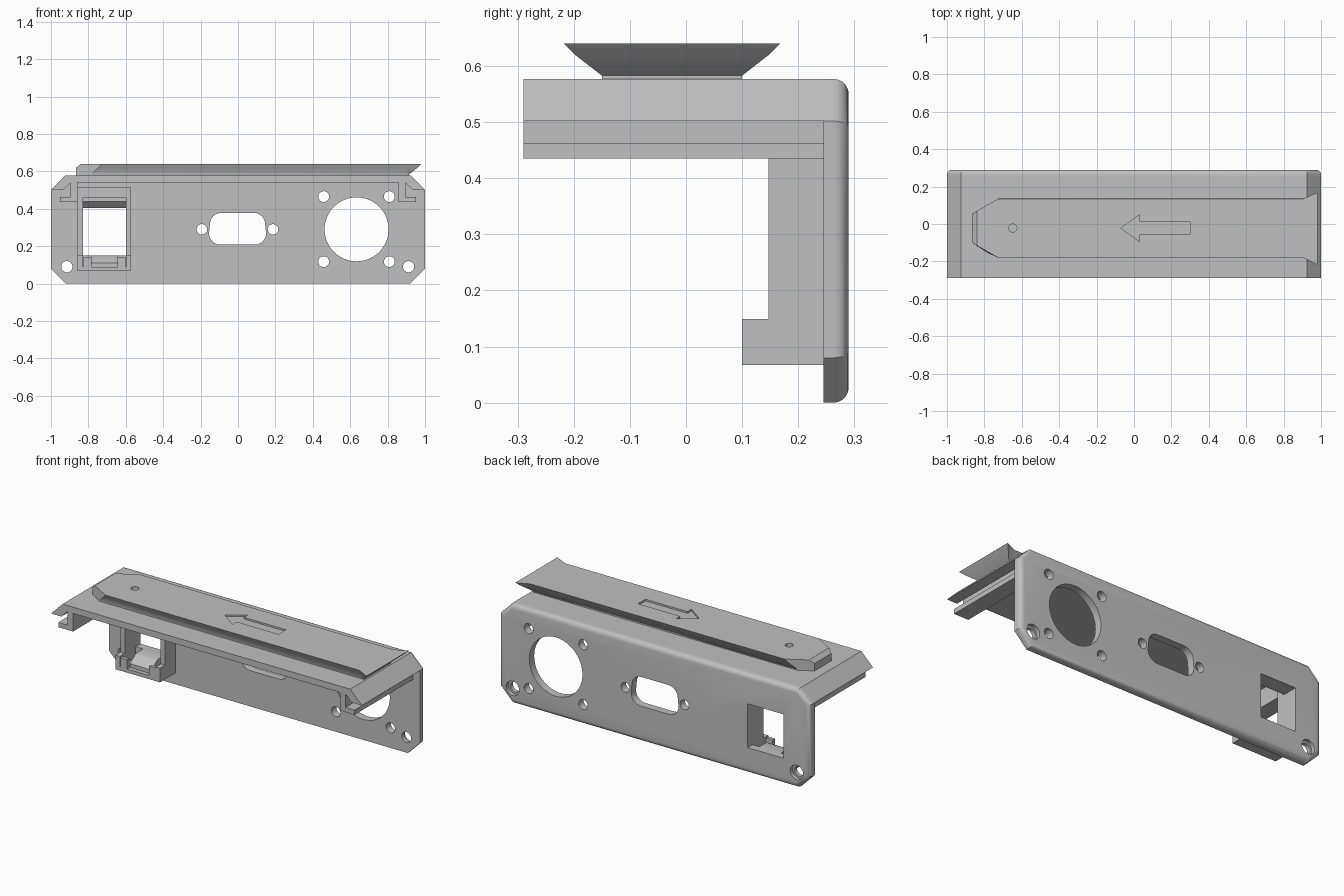
import bpy, bmesh, math

if "Cube" in bpy.data.objects:
    bpy.data.objects.remove(bpy.data.objects["Cube"])

grey = bpy.data.materials.new("plain_grey")
grey.diffuse_color = (0.53, 0.53, 0.53, 1)
grey.use_nodes = True
grey.node_tree.nodes["Principled BSDF"].inputs["Base Color"].default_value = grey.diffuse_color


def finish(name, bm):
    bmesh.ops.recalc_face_normals(bm, faces=bm.faces)
    me = bpy.data.meshes.new(name)
    bm.to_mesh(me)
    bm.free()
    me.materials.append(grey)
    ob = bpy.data.objects.new(name, me)
    bpy.context.collection.objects.link(ob)
    return ob


def loft(name, rings):
    """Closed solid through rings of equal point count."""
    bm = bmesh.new()
    rows = [[bm.verts.new(p) for p in r] for r in rings]
    n = len(rows[0])
    for a, b in zip(rows, rows[1:]):
        for i in range(n):
            bm.faces.new((a[i], a[(i + 1) % n], b[(i + 1) % n], b[i]))
    bm.faces.new(rows[0][::-1])
    bm.faces.new(rows[-1])
    return finish(name, bm)


def prism(name, pts, axis, lo, hi):
    """Extrude a 2D outline along x (y,z), y (x,z) or z (x,y)."""
    put = {"x": lambda p, t: (t, p[0], p[1]),
           "y": lambda p, t: (p[0], t, p[1]),
           "z": lambda p, t: (p[0], p[1], t)}[axis]
    return loft(name, [[put(p, t) for p in pts] for t in (lo, hi)])


def circle(x, z, r, n=32):
    return [(x + r * math.cos(2 * math.pi * i / n),
             z + r * math.sin(2 * math.pi * i / n)) for i in range(n)]


def rect(x0, x1, z0, z1):
    return [(x0, z0), (x1, z0), (x1, z1), (x0, z1)]


def cut(target, pts, axis, lo, hi):
    cutter = prism("cutter", pts, axis, lo, hi)
    cutter.hide_render = True
    mod = target.modifiers.new("cut", "BOOLEAN")
    mod.operation = "DIFFERENCE"
    mod.solver = "EXACT"
    mod.object = cutter
    bpy.context.view_layer.objects.active = target
    bpy.ops.object.modifier_apply(modifier=mod.name)
    bpy.data.objects.remove(cutter)


# Back plate with clipped corners and a rounded rear rim
outline = [(-.92, 0), (.92, 0), (1, .08), (1, .502), (.925, .577),
           (-.925, .577), (-1, .502), (-1, .08)]
plate = prism("back_plate", outline, "y", .245, .29)
bm = bmesh.new()
bm.from_mesh(plate.data)
rim = [e for e in bm.edges if all(v.co.y > .28 for v in e.verts)]
bmesh.ops.bevel(bm, geom=rim, offset=.027, segments=5, profile=.5, affect="EDGES")
bm.to_mesh(plate.data)
bm.free()

# Plate openings: round socket, its screws, D-shaped socket, its screws, window
holes = [circle(.634, .29, .171, 64), circle(-.193, .29, .028), circle(.187, .29, .028)]
holes += [circle(x, z, .029) for x in (.458, .809) for z in (.117, .465)]
dee = []
for k, (x, z) in enumerate([(.085, .318), (-.09, .318), (-.095, .268), (.09, .268)]):
    for i in range(7):
        a = math.radians(90 * k + 15 * i)
        dee.append((x + .06 * math.cos(a), z + .06 * math.sin(a)))
holes += [dee, rect(-.83, -.60, .15, .405)]
for h in holes:
    cut(plate, h, "y", .2, .35)
# Mounting holes, counterbored from behind
for x in (-.915, .912):
    cut(plate, circle(x, .09, .03), "y", .2, .35)
    cut(plate, circle(x, .09, .042), "y", .268, .35)

# Top shelf with sloped edges and hooked rails underneath
half = [(.925, .577), (1, .502), (.933, .502), (.895, .54), (.895, .463),
        (.953, .463), (.953, .435), (.858, .435), (.858, .54)]
prism("top_shelf", half + [(-x, z) for x, z in reversed(half)], "y", -.29, .245)

# Dovetail slide on top: clipped nose, flared tail
low = [(-.865, .055), (-.787, .10), (.90, .10), (.915, .10),
       (.915, -.15), (.90, -.15), (-.787, -.15), (-.865, -.10)]
high = [(-.865, .055), (-.727, .135), (.905, .135), (.98, .168),
        (.98, -.218), (.905, -.18), (-.727, -.18), (-.865, -.10)]
mid = [tuple(p + (q - p) * .7 for p, q in zip(a, b)) for a, b in zip(low, high)]
top = [(-.84, .07)] + high[1:-1] + [(-.84, -.115)]
slide = loft("dovetail_slide", [[(x, y, z) for x, y in ring] for ring, z in
                                ((low, .577), (low, .583), (mid, .62), (top, .64))])
cut(slide, circle(-.648, -.022, .022), "z", .61, .7)
# Engraved direction arrow
arrow = [(-.07, -.022), (.03, .05), (.03, .012), (.30, .012),
         (.30, -.056), (.03, -.056), (.03, -.094)]
cut(slide, arrow, "z", .63, .7)

# Clip-in socket frame behind the window
side = [(.245, .067), (.245, .513), (.147, .513), (.147, .149), (.10, .149), (.10, .067)]
for name, x in (("left", -.858), ("right", -.60)):
    prism("frame_" + name + "_wall", side, "x", x, x + .028)
prism("frame_top_catch", [(.147, .513), (.245, .513), (.245, .405), (.20, .405),
                          (.165, .44), (.165, .46), (.147, .46)], "x", -.83, -.60)
prism("frame_floor", rect(.10, .245, .067, .088), "x", -.83, -.60)
prism("frame_ramp", [(.125, .088), (.245, .088), (.245, .15), (.185, .15),
                     (.17, .145), (.125, .11)], "x", -.782, -.643)
for name, x in (("left", -.826), ("right", -.643)):
    prism("frame_" + name + "_tab", rect(.10, .122, .088, .142), "x", x, x + .042)

# Smooth the round surfaces, keep hard edges
bpy.ops.object.select_all(action="DESELECT")
for ob in bpy.data.objects:
    ob.select_set(True)
bpy.context.view_layer.objects.active = plate
bpy.ops.object.shade_smooth_by_angle(angle=math.radians(30))
